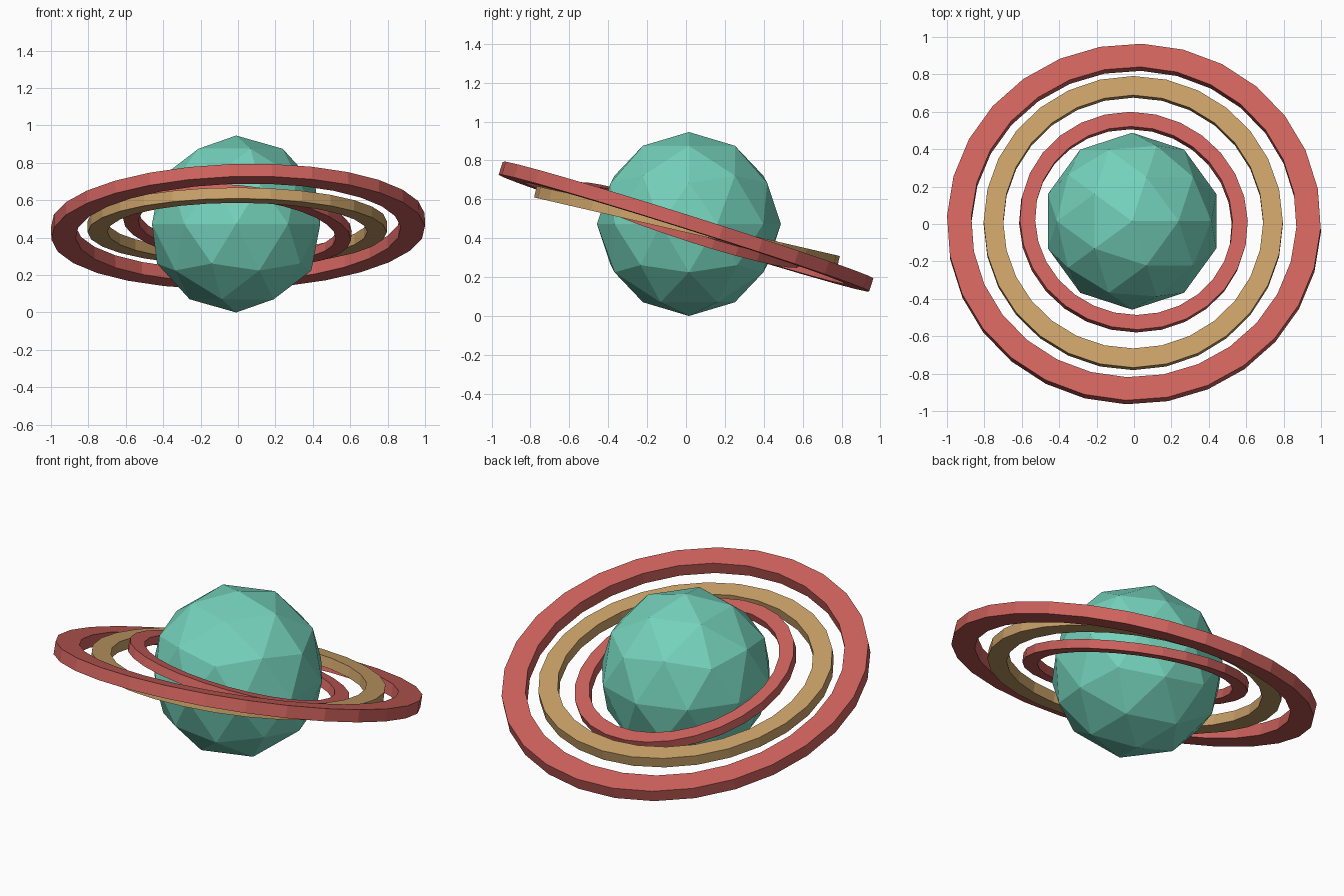
import bpy, bmesh, math
from mathutils import Vector, Matrix, Euler

if "Cube" in bpy.data.objects:
    bpy.data.objects.remove(bpy.data.objects["Cube"])

SIDES = 28


def material(name, rgb):
    mat = bpy.data.materials.new(name)
    mat.diffuse_color = (*rgb, 1.0)
    mat.use_nodes = True
    mat.node_tree.nodes["Principled BSDF"].inputs["Base Color"].default_value = mat.diffuse_color
    return mat


def add_object(name, bm, mat):
    bmesh.ops.recalc_face_normals(bm, faces=bm.faces[:])
    mesh = bpy.data.meshes.new(name)
    bm.to_mesh(mesh)
    bm.free()
    mesh.materials.append(mat)
    obj = bpy.data.objects.new(name, mesh)
    bpy.context.collection.objects.link(obj)
    return obj


def ring(name, outer, inner, thick, centre, tilt_x, tilt_y, phase, mat):
    """Flat band: a rectangular section spun around z, then tilted."""
    bm = bmesh.new()
    h = thick / 2
    section = [(outer, -h), (outer, h), (inner, h), (inner, -h)]
    loops = []
    for i in range(SIDES):
        a = 2 * math.pi * i / SIDES + math.radians(phase)
        loops.append([bm.verts.new((r * math.cos(a), r * math.sin(a), z))
                      for r, z in section])
    for i in range(SIDES):
        p, q = loops[i], loops[(i + 1) % SIDES]
        for j in range(4):
            k = (j + 1) % 4
            bm.faces.new((p[j], q[j], q[k], p[k]))
    obj = add_object(name, bm, mat)
    obj.location = centre
    obj.rotation_euler = Euler((math.radians(tilt_x), math.radians(tilt_y), 0))
    return obj


green = material("sea green", (0.175, 0.64, 0.495))
red = material("coral red", (0.62, 0.123, 0.110))
tan = material("sand tan", (0.59, 0.36, 0.14))

# Faceted planet
bm = bmesh.new()
bmesh.ops.create_icosphere(bm, subdivisions=2, radius=0.473,
                           matrix=Matrix.Translation(Vector((-0.01, 0.015, 0.473))))
add_object("planet", bm, green)

# Three tilted rings, each with its own lean
ring("outer_ring", 1.0, 0.87, 0.07, (0, 0, 0.46), -17.5, -1.5, -2, red)
ring("middle_ring", 0.80, 0.695, 0.06, (-0.004, 0.005, 0.459), -13, 0, 0, tan)
ring("inner_ring", 0.612, 0.53, 0.05, (-0.003, 0.01, 0.468), -18, 5.5, 0, red)
